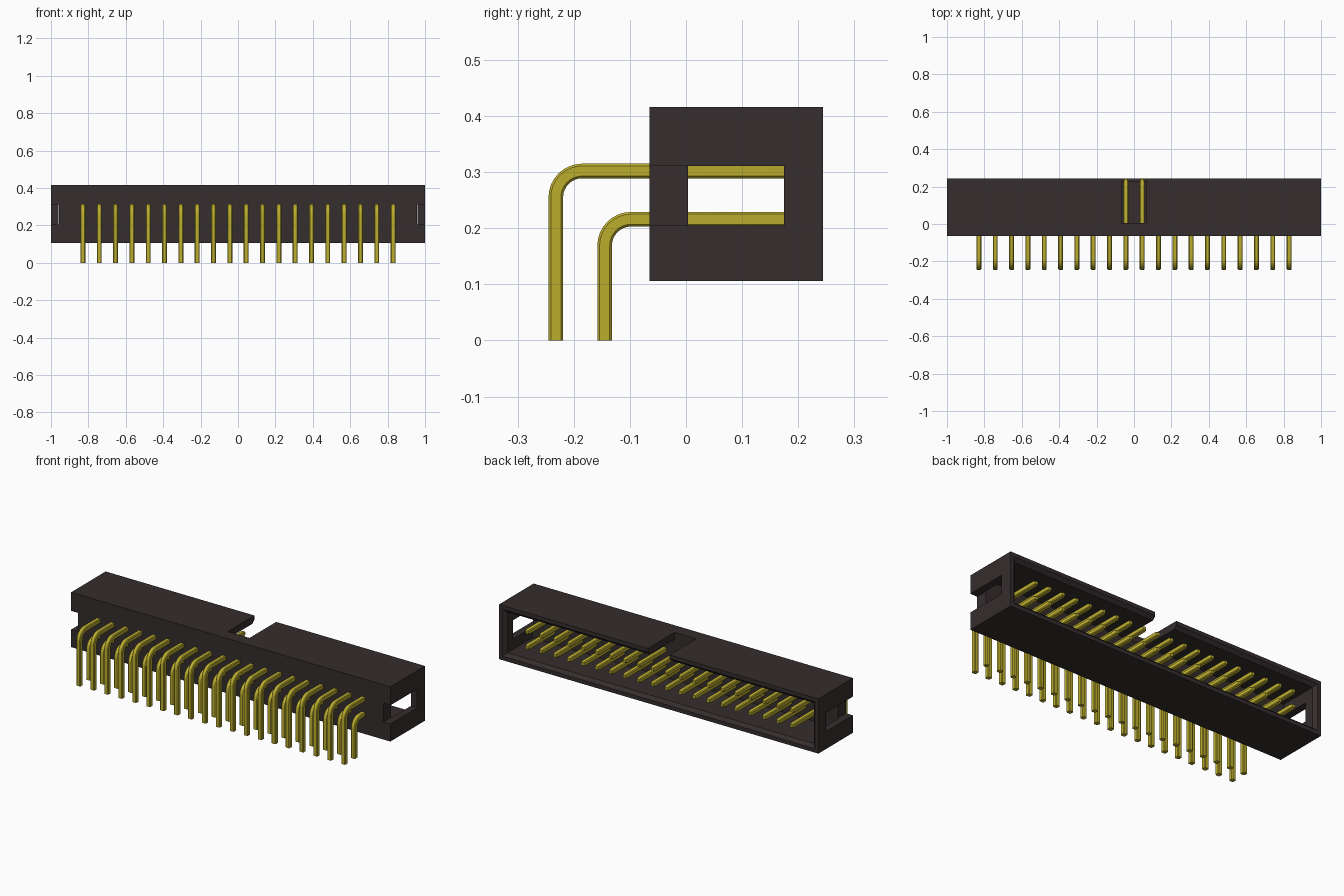
import bpy, bmesh, math
from mathutils import Vector

old = bpy.data.objects.get("Cube")
if old:
    bpy.data.objects.remove(old, do_unlink=True)


def material(name, rgb, rough):
    m = bpy.data.materials.new(name)
    m.use_nodes = True
    m.diffuse_color = (*rgb, 1)
    bsdf = m.node_tree.nodes["Principled BSDF"]
    bsdf.inputs["Base Color"].default_value = (*rgb, 1)
    bsdf.inputs["Roughness"].default_value = rough
    return m


PLASTIC = material("dark brown plastic", (0.036, 0.026, 0.027), 0.6)
GOLD = material("yellow gold", (0.50, 0.42, 0.027), 0.5)


def finish(name, bm, mat):
    bmesh.ops.recalc_face_normals(bm, faces=bm.faces)
    mesh = bpy.data.meshes.new(name)
    bm.to_mesh(mesh)
    bm.free()
    mesh.materials.append(mat)
    ob = bpy.data.objects.new(name, mesh)
    bpy.context.collection.objects.link(ob)
    return ob


def box(name, lo, hi, flare=0):
    """Box between two corners; flare widens its back end in x and z."""
    lo, hi = Vector(lo), Vector(hi)
    mid, size = (lo + hi) / 2, hi - lo
    bm = bmesh.new()
    bmesh.ops.create_cube(bm, size=1)
    for v in bm.verts:
        grow = flare if v.co.y > 0 else 0
        side = v.co.copy()
        v.co = mid + Vector([a * b for a, b in zip(side, size)])
        v.co.x += math.copysign(grow, side.x)
        v.co.z += math.copysign(grow, side.z)
    return finish(name, bm, PLASTIC)


def cut(target, cutter):
    cutter.hide_render = True
    mod = target.modifiers.new("cut", 'BOOLEAN')
    mod.operation = 'DIFFERENCE'
    mod.solver = 'EXACT'
    mod.object = cutter
    bpy.context.view_layer.objects.active = target
    bpy.ops.object.modifier_apply(modifier=mod.name)
    bpy.data.objects.remove(cutter, do_unlink=True)


# Shroud: open at the back, with a chamfered rim
FRONT, BACK, FLOOR = -0.065, 0.244, 0.004
BOTTOM, TOP, WALL = 0.106, 0.416, 0.04
housing = box("housing", (-1, FRONT, BOTTOM), (1, BACK, TOP))
inner = 1 - WALL
cut(housing, box("cavity", (-inner, FLOOR, BOTTOM + WALL), (inner, BACK + 0.1, TOP - WALL)))
cut(housing, box("rim", (-inner, BACK - 0.018, BOTTOM + WALL),
                 (inner, BACK + 0.002, TOP - WALL), flare=0.02))
# Key slot in the top wall
cut(housing, box("key_slot", (-0.068, FLOOR + 0.002, TOP - 0.1), (0.068, BACK + 0.1, TOP + 0.1)))
# End grooves, which open into the cavity as windows
for s in (-1, 1):
    a, b = sorted((s * (inner - 0.004), s * 1.1))
    cut(housing, box("end_groove", (a, FRONT - 0.1, 0.205), (b, 0.175, 0.311)))


# Bent pins: chamfered square section swept along an L in the yz plane
HALF, EDGE, BEND = 0.013, 0.004, 0.047
SECTION = [(HALF, EDGE - HALF), (HALF, HALF - EDGE), (HALF - EDGE, HALF), (EDGE - HALF, HALF),
           (-HALF, HALF - EDGE), (-HALF, EDGE - HALF), (EDGE - HALF, -HALF), (HALF - EDGE, -HALF)]
TIP = 0.24


def pin_row(name, leg_y, z):
    # Each station: y, z, angle of the section, scale
    path = [(leg_y, 0, 0, 1)]
    for i in range(9):
        t = math.pi / 2 * i / 8
        path.append((leg_y + BEND * (1 - math.cos(t)), z - BEND + BEND * math.sin(t), t, 1))
    path += [(TIP - 0.012, z, math.pi / 2, 1), (TIP, z, math.pi / 2, 0.65)]
    bm = bmesh.new()
    for col in range(20):
        x = (col - 9.5) * 0.0873
        rings = []
        for y, h, t, k in path:
            rings.append([bm.verts.new((x + u * k, y - v * k * math.cos(t), h + v * k * math.sin(t)))
                          for u, v in SECTION])
        for a, b in zip(rings, rings[1:]):
            for i in range(8):
                j = (i + 1) % 8
                bm.faces.new((a[i], a[j], b[j], b[i]))
        bm.faces.new(rings[0])
        bm.faces.new(rings[-1])
    ob = finish(name, bm, GOLD)
    bpy.ops.object.select_all(action='DESELECT')
    ob.select_set(True)
    bpy.context.view_layer.objects.active = ob
    bpy.ops.object.shade_smooth_by_angle(angle=math.radians(25))


pin_row("upper_pins", -0.232, 0.302)
pin_row("lower_pins", -0.145, 0.216)
